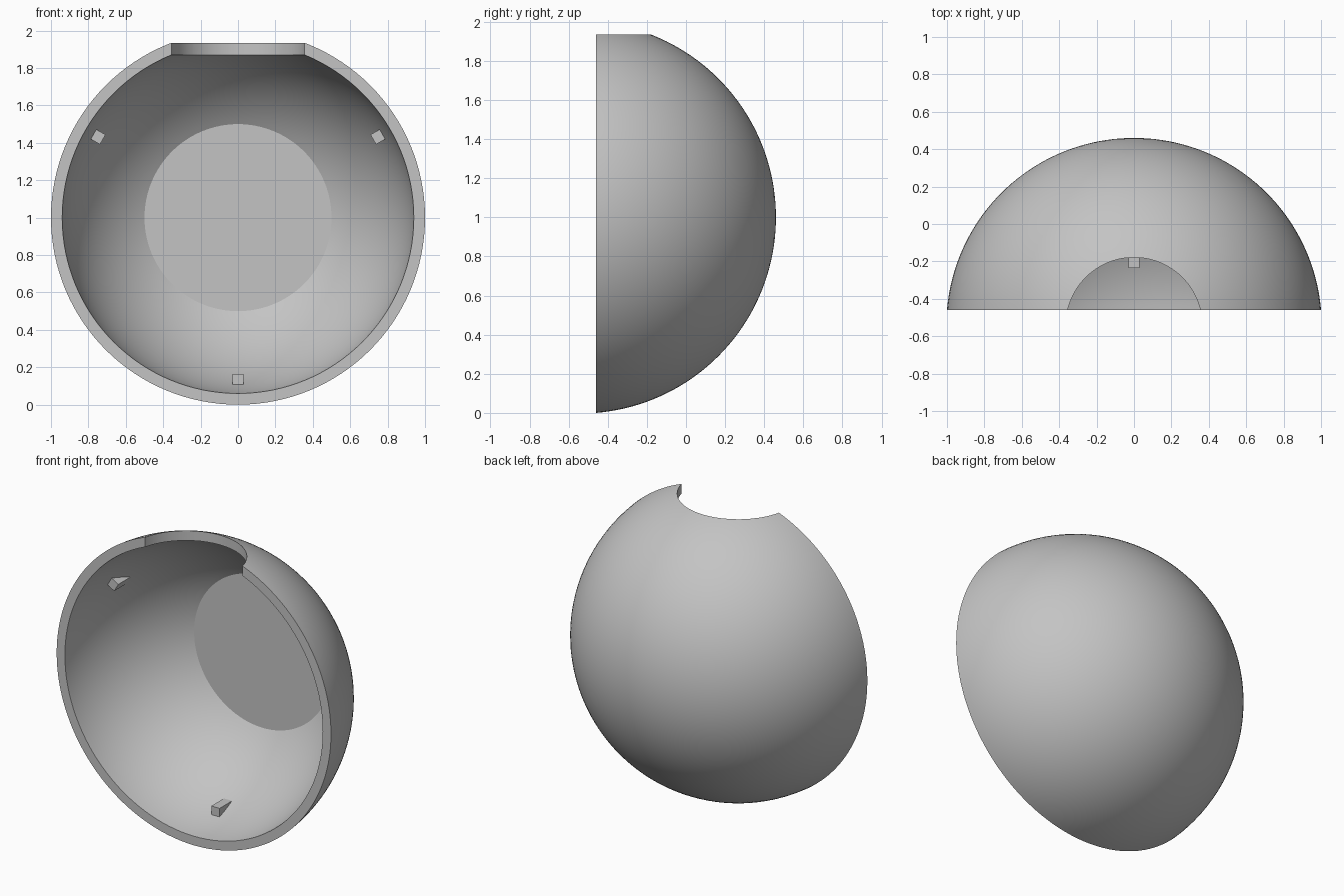
import bpy
import bmesh
from math import sin, cos, asin, acos, pi, radians
from mathutils import Matrix, Vector

if "Cube" in bpy.data.objects:
    bpy.data.objects.remove(bpy.data.objects["Cube"])

RIM_Y = -0.46
CENTRE = Vector((0, -0.5435, 1))      # shared centre of both spheres
R_OUT, R_IN, DISC_R, HOLE_R = 1.0035, 0.9437, 0.5, 0.3645

grey = bpy.data.materials.new("plain grey")
grey.use_nodes = True
grey.diffuse_color = (0.55, 0.55, 0.55, 1)
grey.node_tree.nodes["Principled BSDF"].inputs["Base Color"].default_value = grey.diffuse_color


def make_object(name, bm):
    bmesh.ops.recalc_face_normals(bm, faces=bm.faces)
    mesh = bpy.data.meshes.new(name)
    bm.to_mesh(mesh)
    bm.free()
    mesh.materials.append(grey)
    obj = bpy.data.objects.new(name, mesh)
    bpy.context.collection.objects.link(obj)
    return obj


def arc(radius, start, end, steps):
    """Points on a circle, with angles measured from the +y axis."""
    angles = [start + (end - start) * i / steps for i in range(steps + 1)]
    return [CENTRE + Vector((radius * sin(a), radius * cos(a), 0)) for a in angles]


# Shell: outer dome, flat rim, inner dome and flat inner disc, spun about y
offset = RIM_Y - CENTRE.y
profile = arc(R_OUT, 0, acos(offset / R_OUT), 40)
profile += arc(R_IN, acos(offset / R_IN), asin(DISC_R / R_IN), 32)
profile.append(Vector((0, profile[-1].y, CENTRE.z)))
bm = bmesh.new()
verts = [bm.verts.new(p) for p in profile]
edges = [bm.edges.new(pair) for pair in zip(verts, verts[1:])]
bmesh.ops.spin(bm, geom=verts + edges, cent=CENTRE, axis=(0, 1, 0),
               angle=2 * pi, steps=128, use_merge=True)
bmesh.ops.remove_doubles(bm, verts=bm.verts, dist=0.0001)
shell = make_object("half_sphere_shell", bm)

# Round vertical opening at the top
bm = bmesh.new()
bmesh.ops.create_cone(bm, cap_ends=True, segments=96, radius1=HOLE_R, radius2=HOLE_R,
                      depth=0.8, matrix=Matrix.Translation(CENTRE + Vector((0, 0, 1))))
cutter = make_object("opening_cutter", bm)
cutter.hide_render = True
cut = shell.modifiers.new("opening", "BOOLEAN")
cut.operation = "DIFFERENCE"
cut.solver = "EXACT"
cut.object = cutter
bpy.context.view_layer.objects.active = shell
shell.select_set(True)
bpy.ops.object.modifier_apply(modifier=cut.name)
bpy.data.objects.remove(cutter)
bpy.ops.object.select_all(action="DESELECT")
shell.select_set(True)
bpy.ops.object.shade_smooth_by_angle(angle=radians(20))

# Three small support pegs on the inner wall
for name, turn in (("bottom_peg", 0), ("left_peg", -120), ("right_peg", 120)):
    bm = bmesh.new()
    bmesh.ops.create_cube(bm, size=1)
    bmesh.ops.scale(bm, vec=(0.06, 0.135, 0.06), verts=bm.verts)
    bmesh.ops.translate(bm, vec=(0, -0.1675, -0.865), verts=bm.verts)
    bmesh.ops.rotate(bm, cent=(0, 0, 0), verts=bm.verts,
                     matrix=Matrix.Rotation(radians(turn), 3, "Y"))
    bmesh.ops.translate(bm, vec=(0, 0, CENTRE.z), verts=bm.verts)
    make_object(name, bm)
